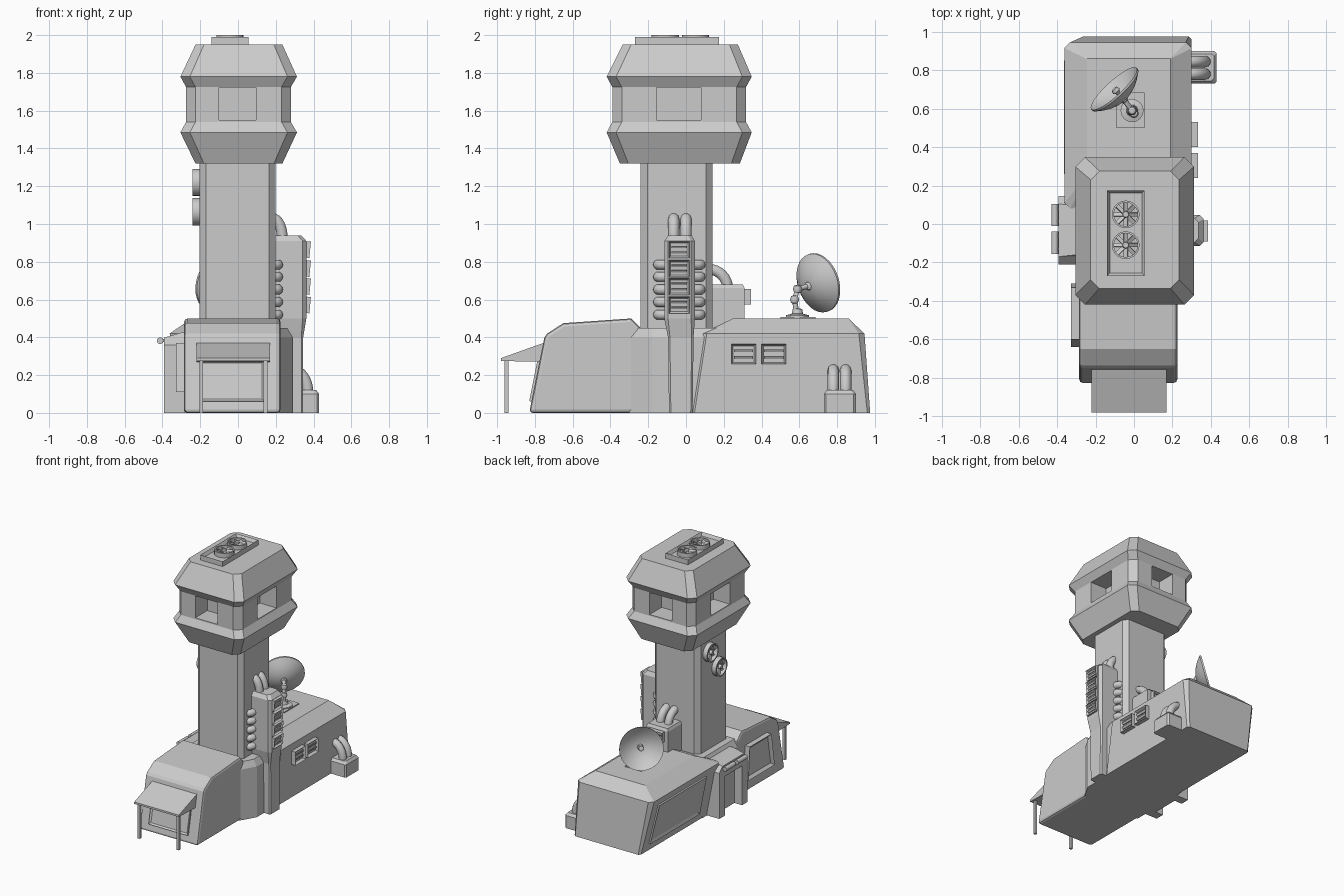
import bpy, bmesh, math
from mathutils import Vector as V, Matrix as M

if "Cube" in bpy.data.objects:
    bpy.data.objects.remove(bpy.data.objects["Cube"])


def finish(name, bm, smooth=False):
    bmesh.ops.recalc_face_normals(bm, faces=bm.faces[:])
    me = bpy.data.meshes.new(name)
    bm.to_mesh(me)
    bm.free()
    ob = bpy.data.objects.new(name, me)
    bpy.context.collection.objects.link(ob)
    if smooth:
        bpy.ops.object.select_all(action='DESELECT')
        ob.select_set(True)
        bpy.context.view_layer.objects.active = ob
        bpy.ops.object.shade_smooth_by_angle(angle=math.radians(40))
    return ob


def rect(x0, x1, y0, y1, z, c=0.0):
    """Rectangle loop at height z, with cut corners when c > 0."""
    if not c:
        return [(x0, y0, z), (x1, y0, z), (x1, y1, z), (x0, y1, z)]
    return [(x0 + c, y0, z), (x1 - c, y0, z), (x1, y0 + c, z), (x1, y1 - c, z),
            (x1 - c, y1, z), (x0 + c, y1, z), (x0, y1 - c, z), (x0, y0 + c, z)]


def loft(name, loops, smooth=False):
    """Skin a stack of equal-length closed loops and cap both ends."""
    bm = bmesh.new()
    rings = [[bm.verts.new(p) for p in lp] for lp in loops]
    for a, b in zip(rings, rings[1:]):
        for i in range(len(a)):
            j = (i + 1) % len(a)
            bm.faces.new((a[i], a[j], b[j], b[i]))
    bm.faces.new(rings[0][::-1])
    bm.faces.new(rings[-1])
    return finish(name, bm, smooth)


def box(name, x0, x1, y0, y1, z0, z1):
    return loft(name, [rect(x0, x1, y0, y1, z0), rect(x0, x1, y0, y1, z1)])


def panel(name, quad, rim, depth, recess, slats=0):
    """Raised frame on a wall quad, sunk in the middle, with optional slats."""
    q = [V(p) for p in quad]
    n = (q[1] - q[0]).cross(q[3] - q[0]).normalized()
    bm = bmesh.new()
    back = [bm.verts.new(p - n * 0.01) for p in q]
    front = [bm.verts.new(p + n * depth) for p in q]
    for i in range(4):
        j = (i + 1) % 4
        bm.faces.new((back[i], back[j], front[j], front[i]))
    bm.faces.new(back[::-1])
    f = bm.faces.new(front)
    bm.normal_update()
    bmesh.ops.inset_individual(bm, faces=[f], thickness=rim)
    bmesh.ops.translate(bm, verts=f.verts[:], vec=-n * recess)
    u, up = (q[1] - q[0]), (q[3] - q[0])
    for k in range(slats):
        t = (k + 1) / (slats + 1)
        c = q[0] + u * 0.5 + up * t + n * (depth - recess * 0.6)
        ax = [u.normalized() * (u.length - 2 * rim),
              (up.normalized() + n * 0.6).normalized() * up.length * 0.16, n * 0.008]
        m = M([(ax[0][i], ax[1][i], ax[2][i], c[i]) for i in range(3)] + [(0, 0, 0, 1)])
        bmesh.ops.create_cube(bm, size=1, matrix=m)
    return finish(name, bm)


def pipe(name, pts, r):
    cu = bpy.data.curves.new(name, 'CURVE')
    cu.dimensions = '3D'
    cu.bevel_depth, cu.bevel_resolution, cu.use_fill_caps = r, 3, True
    sp = cu.splines.new('POLY')
    sp.points.add(len(pts) - 1)
    for p, co in zip(sp.points, pts):
        p.co = (*co, 1)
    ob = bpy.data.objects.new(name, cu)
    bpy.context.collection.objects.link(ob)
    bpy.ops.object.select_all(action='DESELECT')
    ob.select_set(True)
    bpy.context.view_layer.objects.active = ob
    bpy.ops.object.convert(target='MESH')
    bpy.ops.object.shade_smooth_by_angle(angle=math.radians(50))


def elbow(c, out, up, w, h, n=8):
    """Quarter bend from c+out*w round to c+up*h."""
    c, out, up = V(c), V(out), V(up)
    return [c + out * w * math.cos(a) + up * h * math.sin(a)
            for a in [math.pi / 2 * i / n for i in range(n + 1)]]


def lathe(name, prof, mat, seg=24, blades=0, r=0.0):
    """Spin (radius, height) points round local z; optional fan blades."""
    bm = bmesh.new()
    vs = [bm.verts.new((a, 0, b)) for a, b in prof]
    es = [bm.edges.new(e) for e in zip(vs, vs[1:])]
    bmesh.ops.spin(bm, geom=vs + es, axis=(0, 0, 1), cent=(0, 0, 0),
                   angle=math.tau, steps=seg, use_duplicate=False)
    bmesh.ops.remove_doubles(bm, verts=bm.verts[:], dist=1e-5)
    for k in range(blades):
        m = (M.Rotation(math.tau * k / blades, 4, 'Z') @ M.Translation((r * 0.52, 0, 0.018))
             @ M.Rotation(0.5, 4, 'X') @ M.Diagonal((r * 0.8, r * 0.3, 0.005, 1)))
        bmesh.ops.create_cube(bm, size=1, matrix=m)
    bm.transform(mat)
    return finish(name, bm, True)


def fan(name, mat, r, h=0.03):
    lathe(name, [(0, h), (r * .2, h), (r * .25, h * .6), (r * .25, .004), (r * .86, .004),
                 (r * .86, h), (r, h), (r, 0), (0, 0)], mat, 20, 8, r)


# Rear hall: left wall leans outward, roof has sloped shoulders
loft("rear_hall", [rect(-.28, .30, .03, .975, 0, .015), rect(-.362, .30, .08, .945, .42, .03),
                   rect(-.245, .19, .25, .86, .50, .001)])
lx = lambda z: -.28 - .195 * z
panel("rear_hall_side_panel", [(lx(.06), .88, .06), (lx(.06), .26, .06),
                               (lx(.37), .26, .37), (lx(.37), .85, .37)], .03, .012, .010)
# Middle section joining the halls
mid = [(-.285, -.30), (.22, -.30), (.29, -.18), (.29, .2), (-.285, .2)]
loft("middle_hall", [[(x, y, 0) for x, y in mid], [(x, y, .40) for x, y in mid],
                     [(x * .9, y, .45) for x, y in mid]])
# Front hall from a side profile
prof = [(-.83, 0), (-.75, .40), (-.735, .42), (-.65, .475), (-.29, .50), (-.23, .44), (-.2, 0)]
hall = loft("front_hall", [[(x, y, z) for y, z in prof] for x in (-.285, .225)])
bv = hall.modifiers.new("edge", 'BEVEL')
bv.width, bv.segments, bv.limit_method, bv.angle_limit = .018, 2, 'ANGLE', 1.2
panel("front_shutter", [(-.2, -.818, .06), (.14, -.818, .06), (.14, -.775, .275), (-.2, -.775, .275)],
      .018, .012, .010)
panel("front_hall_side_panel", [(-.287, -.31, .11), (-.287, -.64, .11), (-.287, -.60, .37),
                                (-.287, -.33, .37)], .03, .04, .02)
# Awning on two posts
aw = [(-.98, .275), (-.98, .29), (-.755, .37), (-.755, .27)]
loft("awning", [[(x, y, z) for y, z in aw] for x in (-.22, .17)])
for x in (-.205, .135):
    box("awning_post", x, x + .02, -.96, -.94, 0, .29)

# Tower shaft
loft("tower_shaft", [rect(-.205, .198, -.24, .14, z, .035) for z in (.3, 1.36)])
# Control cab with four window recesses
cab = loft("control_cab", [rect(-.225, .235, -.35, .285, 1.32, .045), rect(-.305, .312, -.42, .348, 1.485, .05),
                           rect(-.275, .28, -.39, .318, 1.54, .05), rect(-.275, .28, -.39, .318, 1.725, .05),
                           rect(-.305, .312, -.42, .348, 1.78, .05), rect(-.225, .235, -.335, .275, 1.95, .045)])
for lim in ((-.10, .095, -.6, .6), (-.6, .6, -.155, .08)):
    cut = box("window_cutter", *lim, 1.55, 1.722)
    cut.hide_render = True
    md = cab.modifiers.new("window", 'BOOLEAN')
    md.object, md.operation, md.solver = cut, 'DIFFERENCE', 'EXACT'
    bpy.context.view_layer.objects.active = cab
    bpy.ops.object.modifier_apply(modifier=md.name)
    bpy.data.objects.remove(cut)
box("cab_core", -.13, .135, -.24, .17, 1.5, 1.76)
# Roof ventilator
panel("roof_vent_frame", [(-.14, -.27, 1.945), (.055, -.27, 1.945), (.055, .175, 1.945),
                          (-.14, .175, 1.945)], .02, .045, .025)
for y in (.05, -.11):
    fan("roof_fan", M.Translation((-.043, y, 1.965)), .072, .035)
# Fans on the left of the shaft
for y, z in ((.01, 1.22), (-.10, 1.065)):
    fan("shaft_fan", M.Translation((-.2, y, z)) @ M.Rotation(-math.pi / 2, 4, 'Y'), .072, .042)

# Equipment column on the right with four louvres
loft("equipment_column", [rect(.15, .345, -.09, .035, 0, .01), rect(.15, .345, -.095, .04, .40, .01),
                          rect(.15, .362, -.115, .047, .50, .02), rect(.15, .362, -.115, .047, .91, .02),
                          rect(.15, .335, -.095, .03, .94, .02)])
for z in (.865, .765, .67, .572):
    panel("column_louvre", [(.358, -.09, z - .043), (.358, .018, z - .043),
                            (.366, .018, z + .043), (.366, -.09, z + .043)], .012, .02, .016, 2)
for y in (-.065, .0):
    pipe("column_top_pipe", elbow((.18, y, .92), (1, 0, 0), (0, 0, 1), .055, .11), .03)
for z in (.785, .72, .653, .587, .52):
    pts = [V((.17, -.15, z)), V((.2, -.148, z)), V((.213, -.135, z)),
           V((.213, .062, z)), V((.2, .077, z)), V((.17, .08, z))]
    pipe("column_side_pipe", pts, .027)

# Junction box behind the shaft
loft("rear_box", [rect(-.06, .13, .12, .31, .42), rect(-.06, .13, .12, .31, .66),
                  rect(-.05, .12, .12, .30, .68)])
panel("rear_box_louvre", [(.1, .31, .575), (-.03, .31, .575), (-.03, .31, .655), (.1, .31, .655)],
      .012, .035, .02, 2)
for x in (.0, .07):
    pipe("rear_box_pipe", elbow((x, .12, .66), (0, 1, 0), (0, 0, 1), .10, .10), .03)

# Right wall windows
for y in (.24, .40):
    panel("wall_louvre", [(.298, y, .258), (.298, y + .13, .258), (.298, y + .13, .365),
                          (.298, y, .365)], .014, .035, .022, 2)
# Ground box with twin pipes
loft("ground_box", [rect(.28, .43, .73, .90, 0, .012), rect(.28, .43, .73, .90, .10, .012),
                    rect(.28, .415, .745, .885, .12, .012)])
for y in (.78, .845):
    pipe("ground_pipe", elbow((.28, y, .11), (1, 0, 0), (0, 0, 1), .09, .12), .03)

# Door portal on the left
arch = [(-.21, 0), (-.21, .36), (-.17, .40), (.105, .40), (.145, .36), (.145, 0),
        (.075, 0), (.075, .31), (-.14, .31), (-.14, 0)]
loft("door_portal", [[(x, y, z) for y, z in arch] for x in (-.392, -.25)])
box("door_leaf", -.325, -.25, -.15, .09, 0, .33)
loft("portal_roof", [rect(-.392, -.2, -.17, .105, .398), rect(-.30, -.2, -.16, .095, .425)])
for y in (-.155, -.01):
    pipe("door_lamp", [(-.412, y, .382), (-.412, y + .115, .382)], .018)
    for d in (.025, .09):
        box("lamp_bracket", -.412, -.38, y + d - .008, y + d + .008, .374, .39)

# Dish antenna with its mount
axis = V((-.66, .72, .24)).normalized()
face = M.Translation((-.105, .705, .69)) @ axis.to_track_quat('Z', 'Y').to_matrix().to_4x4()
bowl = [(.16 * t, -.07 * (1 - t * t)) for t in (0, .2, .4, .6, .8, 1)]
lathe("dish", bowl + [(r, h - .012) for r, h in bowl[::-1]], face, 32)
lathe("dish_receiver", [(0, .0), (.018, -.004), (.022, -.02), (.012, -.03), (.007, -.075), (0, -.075)], face, 12)
loft("dish_plate", [rect(-.09, .055, .50, .685, .49), rect(-.09, .055, .50, .685, .508)])
lathe("dish_pedestal", [(0, .05), (.025, .045), (.03, .02), (.06, .012), (.06, 0), (0, 0)],
      M.Translation((-.01, .59, .505)), 16)
hub = V((-.105, .705, .69)) - axis * .075
pipe("dish_arm", [(-.01, .585, .53), (.0, .575, .60), (-.01, .59, .655), tuple(hub)], .014)
for c in ((.0, .575, .60), (-.01, .59, .655), tuple(hub)):
    lathe("arm_joint", [(0, .024), (.018, .018), (.024, 0), (.018, -.018), (0, -.024)],
          M.Translation(c), 12)
